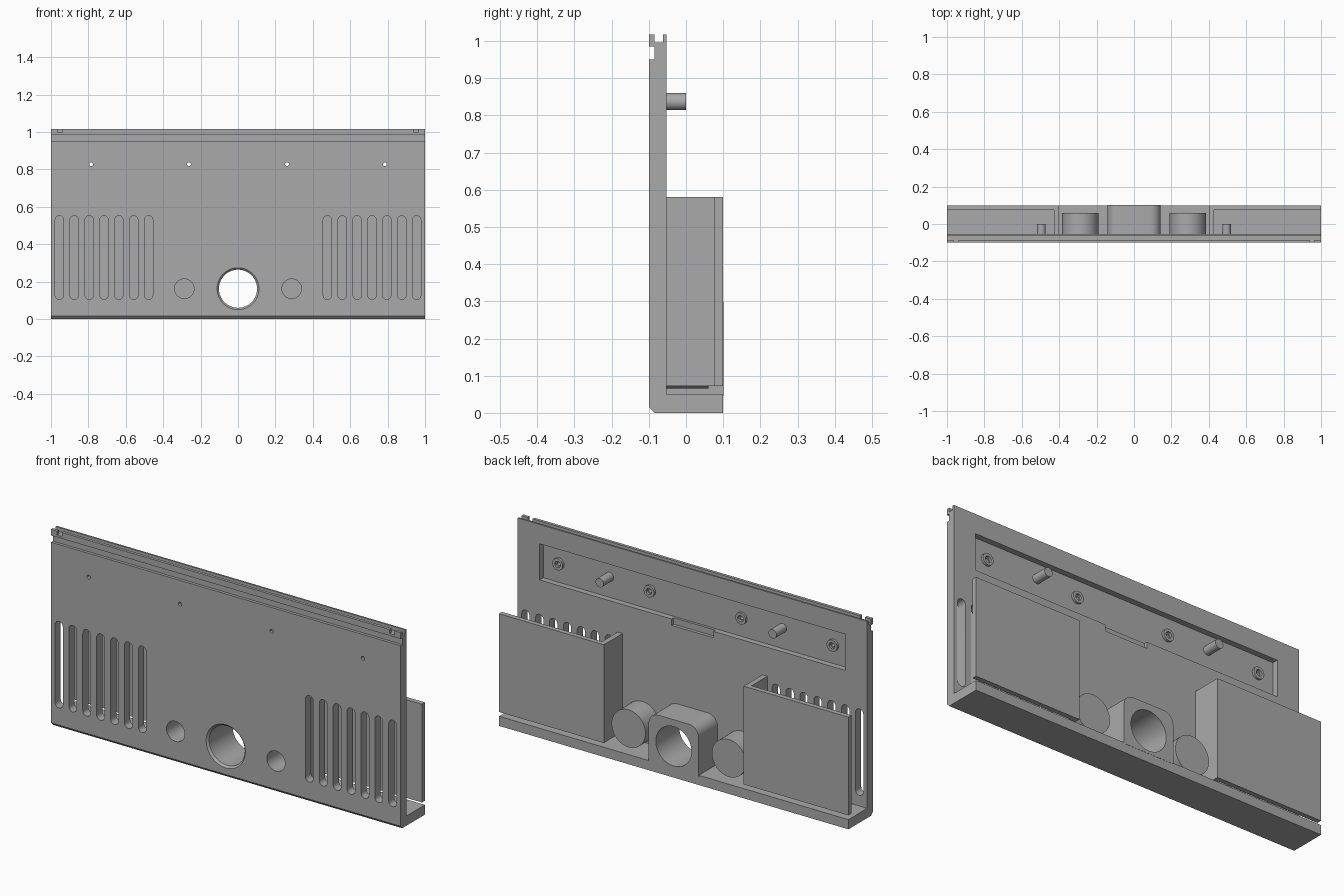
import bpy
import bmesh
from math import pi, cos, sin, radians

if "Cube" in bpy.data.objects:
    bpy.data.objects.remove(bpy.data.objects["Cube"], do_unlink=True)

grey = bpy.data.materials.new("plain grey")
grey.use_nodes = True
grey.diffuse_color = (0.4, 0.4, 0.4, 1)
grey.node_tree.nodes["Principled BSDF"].inputs["Base Color"].default_value = (0.4, 0.4, 0.4, 1)

FRONT, BACK, REAR = -0.1, -0.053, 0.1   # panel front, panel back, overall rear
FLOOR = -0.083                          # floor of the recess in the panel back


def loft(name, ring_a, ring_b):
    """Closed solid between two matching rings of 3D points."""
    bm = bmesh.new()
    a = [bm.verts.new(p) for p in ring_a]
    b = [bm.verts.new(p) for p in ring_b]
    bm.faces.new(a)
    bm.faces.new(b[::-1])
    n = len(a)
    for i in range(n):
        j = (i + 1) % n
        bm.faces.new((a[i], b[i], b[j], a[j]))
    bmesh.ops.recalc_face_normals(bm, faces=bm.faces)
    mesh = bpy.data.meshes.new(name)
    bm.to_mesh(mesh)
    bm.free()
    mesh.materials.append(grey)
    ob = bpy.data.objects.new(name, mesh)
    bpy.context.collection.objects.link(ob)
    return ob


def along_y(name, outline, y0, y1):
    return loft(name, [(x, y0, z) for x, z in outline], [(x, y1, z) for x, z in outline])


def along_x(name, outline, x0, x1):
    return loft(name, [(x0, y, z) for y, z in outline], [(x1, y, z) for y, z in outline])


def rect(x0, x1, z0, z1):
    return [(x0, z0), (x1, z0), (x1, z1), (x0, z1)]


def circle(x, z, r, n=48):
    return [(x + r * cos(2 * pi * i / n), z + r * sin(2 * pi * i / n)) for i in range(n)]


def round_top(x0, x1, z0, z1, r, n=10):
    """Rectangle with its two upper corners rounded."""
    pts = [(x0, z0), (x1, z0)]
    for cx, start in ((x1 - r, 0), (x0 + r, pi / 2)):
        for i in range(n + 1):
            t = start + pi / 2 * i / n
            pts.append((cx + r * cos(t), z1 - r + r * sin(t)))
    return pts


def stadium(x, z0, z1, r, n=12):
    pts = []
    for cz, start in ((z1 - r, 0), (z0 + r, pi)):
        for i in range(n + 1):
            t = start + pi * i / n
            pts.append((x + r * cos(t), cz + r * sin(t)))
    return pts


def select(ob):
    bpy.ops.object.select_all(action='DESELECT')
    ob.select_set(True)
    bpy.context.view_layer.objects.active = ob


def cut(target, *cutters):
    for c in cutters:
        select(target)
        mod = target.modifiers.new("cut", 'BOOLEAN')
        mod.operation = 'DIFFERENCE'
        mod.solver = 'EXACT'
        mod.object = c
        bpy.ops.object.modifier_apply(modifier=mod.name)
        bpy.data.objects.remove(c, do_unlink=True)


parts = []

# Front panel and bottom shelf in one section, with the grooved top rail
section = [(-0.085, 0), (REAR, 0), (REAR, 0.05), (BACK, 0.05), (BACK, 1.017),
           (-0.062, 1.017), (-0.062, 0.996), (-0.085, 0.996), (-0.085, 1.017),
           (FRONT, 1.017), (FRONT, 0.985), (-0.085, 0.985), (-0.085, 0.95),
           (FRONT, 0.95), (FRONT, 0.016)]
panel = along_x("front_panel", section, -1, 1)
parts.append(panel)

# Shallow recess in the back with a small notch under it
cut(panel, along_y("recess_cutter", rect(-0.875, 0.875, 0.73, 0.917), FLOOR, 0),
    along_y("notch_cutter", rect(-0.12, 0.12, 0.697, 0.74), -0.07, 0))

# Central opening with a bevelled front rim
HOLE_Z = 0.162


def bore():
    return along_y("bore_cutter", circle(0, HOLE_Z, 0.102, 64), -0.2, 0.2)


rim = loft("rim_cutter",
           [(x, -0.11, z) for x, z in circle(0, HOLE_Z, 0.122, 64)],
           [(x, -0.088, z) for x, z in circle(0, HOLE_Z, 0.1, 64)])
cut(panel, bore(), rim)

tunnel = along_y("tunnel_block", round_top(-0.143, 0.143, 0.045, 0.3, 0.055), BACK - 0.002, REAR + 0.001)
cut(tunnel, bore())
parts.append(tunnel)

for side, label in ((1, "left"), (-1, "right")):
    # Vent slots
    for i in range(7):
        cut(panel, along_y("slot_cutter", stadium(side * (0.955 - 0.0795 * i), 0.105, 0.552, 0.0225), -0.2, 0))

    # Small notch in the top rail
    cut(panel, along_y("rail_cutter", rect(*sorted((side * 0.965, side * 0.938)), 0.996, 1.1), -0.2, -0.08))

    # Blind round housing
    x = side * 0.287
    housing = along_y(label + "_round_housing", circle(x, 0.162, 0.097), BACK - 0.002, 0.06)
    for body in (panel, housing):
        cut(body, along_y("pocket_cutter", circle(x, 0.162, 0.052), -0.2, 0.04))
    parts.append(housing)

    # L-shaped baffle behind the vents
    plan = [(1, REAR), (0.4, REAR), (0.4, BACK), (0.428, BACK), (0.428, 0.075), (1, 0.075)]
    parts.append(loft(label + "_baffle",
                      [(side * px, py, 0.072) for px, py in plan],
                      [(side * px, py, 0.58) for px, py in plan]))

    # Mounting peg
    parts.append(along_y(label + "_peg", circle(side * 0.495, 0.837, 0.023, 32), FLOOR - 0.002, 0))

    # Screw bosses with through holes
    for where, x in (("outer", side * 0.785), ("inner", side * 0.262)):
        cut(panel, along_y("screw_cutter", circle(x, 0.827, 0.01, 24), -0.2, 0))
        boss = along_y(label + "_" + where + "_screw_boss", circle(x, 0.827, 0.03, 32), FLOOR, FLOOR + 0.012)
        cut(boss, along_y("socket_cutter", circle(x, 0.827, 0.016, 24), -0.2, 0))
        parts.append(boss)

for ob in parts:
    select(ob)
    bpy.ops.object.shade_smooth_by_angle(angle=radians(30))
